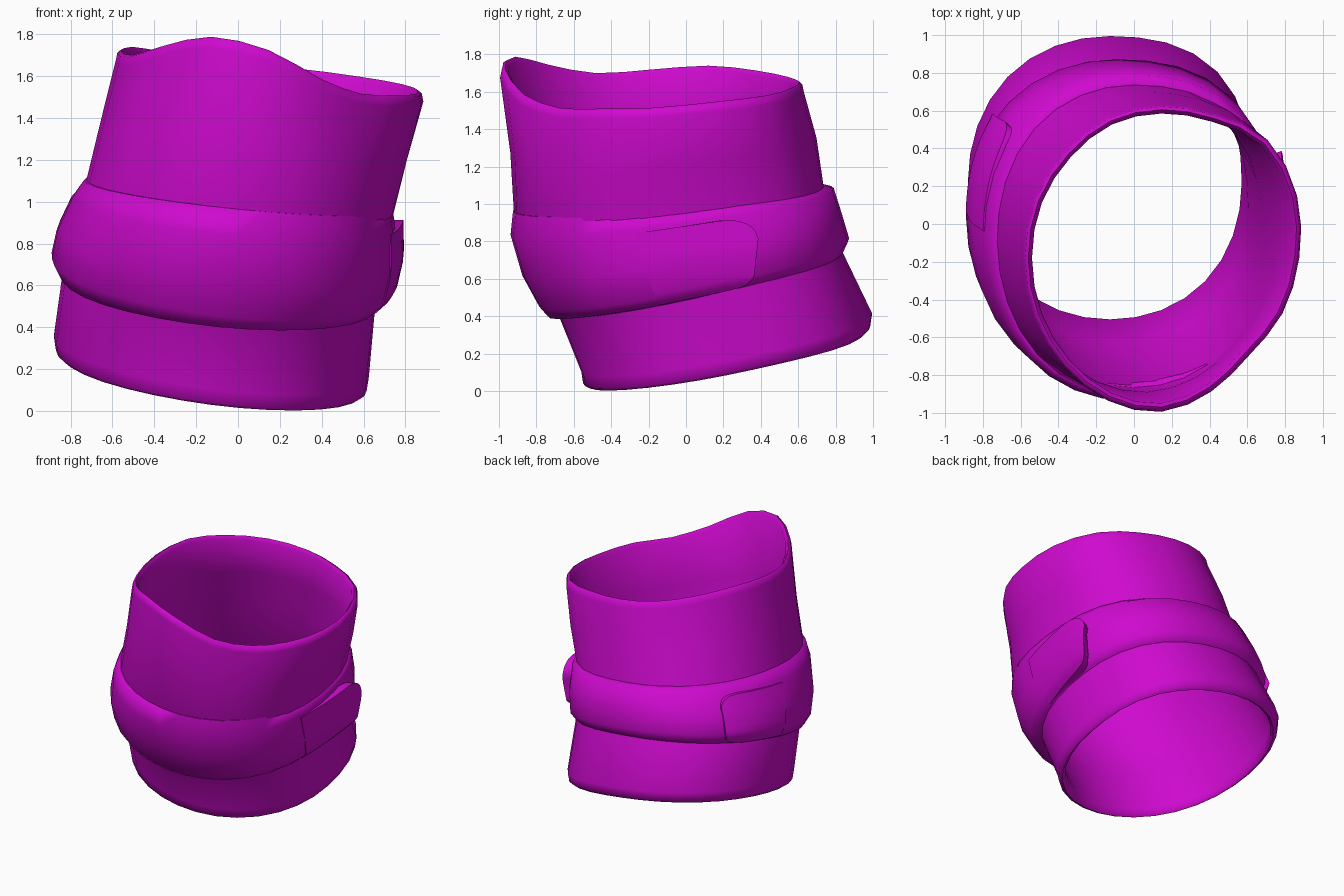
import bpy, bmesh, math
from mathutils import Vector

if "Cube" in bpy.data.objects:
    bpy.data.objects.remove(bpy.data.objects["Cube"])

N = 32  # segments around the sleeve

magenta = bpy.data.materials.new("magenta fabric")
magenta.diffuse_color = (0.62, 0.003, 0.62, 1)
magenta.use_nodes = True
magenta.node_tree.nodes["Principled BSDF"].inputs["Base Color"].default_value = magenta.diffuse_color


def oval(x0, x1, y0, y1, z, b, c, inset=0.0):
    """Tilted, slightly squared oval: returns a function from angle to point."""
    cx, cy = (x0 + x1) / 2, (y0 + y1) / 2
    rx, ry = (x1 - x0) / 2 - inset, (y1 - y0) / 2 - inset

    def f(a):
        first = math.cos(a) > 0 and math.sin(a) > 0
        k = 1 + (0.07 if first else 0.02) * math.sin(2 * a) ** 2
        return Vector((cx + k * rx * math.cos(a), cy + k * ry * math.sin(a),
                       z + b * rx * math.cos(a) + c * ry * math.sin(a)))
    return f


def cyclic(vals, a):
    """Smooth periodic interpolation of evenly spaced values."""
    n = len(vals)
    u = (a / (2 * math.pi) * n) % n
    i, f = int(u), u - int(u)
    p0, p1, p2, p3 = (vals[(i + k) % n] for k in (-1, 0, 1, 2))
    return p1 + 0.5 * f * (p2 - p0 + f * (2 * p0 - 5 * p1 + 4 * p2 - p3
                                          + f * (3 * (p1 - p2) + p3 - p0)))


# wavy top rim: radius factor and height every 22.5 degrees
RIM_R = [1.0, 1.065, 1.09, 1.02, 1, 1, .99, 1, 1, 1, 1, 1.01, 1.005, .945, .9, .95]
RIM_Z = [1.515, 1.545, 1.58, 1.62, 1.65, 1.68, 1.715, 1.74,
         1.72, 1.70, 1.745, 1.788, 1.725, 1.585, 1.515, 1.51]


def rim(inset, drop):
    def f(a):
        r = cyclic(RIM_R, a)
        return Vector((0.145 + (0.73 * r - inset) * math.cos(a),
                       -0.18 + (0.81 * r - inset) * math.sin(a),
                       cyclic(RIM_Z, a) - drop))
    return f


def blend(f, g, t, shift=0.0):
    return lambda a: f(a).lerp(g(a), t) + Vector((0, shift, 0))


def finish(name, bm, angle):
    bmesh.ops.recalc_face_normals(bm, faces=bm.faces)
    me = bpy.data.meshes.new(name)
    bm.to_mesh(me)
    bm.free()
    me.materials.append(magenta)
    ob = bpy.data.objects.new(name, me)
    bpy.context.collection.objects.link(ob)
    bpy.ops.object.select_all(action='DESELECT')
    ob.select_set(True)
    bpy.context.view_layer.objects.active = ob
    bpy.ops.object.shade_smooth_by_angle(angle=math.radians(angle))
    return ob


def loft(name, rings, angle):
    """Skin a closed loop of rings into a thick-walled tube."""
    bm = bmesh.new()
    rows = [[bm.verts.new(r(2 * math.pi * i / N)) for i in range(N)] for r in rings]
    for k, row in enumerate(rows):
        nxt = rows[(k + 1) % len(rows)]
        for i in range(N):
            j = (i + 1) % N
            bm.faces.new((row[i], row[j], nxt[j], nxt[i]))
    return finish(name, bm, angle)


# sleeve: outer wall up, rolled rim, inner wall down, rolled hem
def hem(z, inset):
    return oval(-0.88, 0.625, -0.56, 0.995, z, -0.13, 0.2, inset)


def lower(i):
    return oval(-0.84, 0.655, -0.68, 0.84, 0.57, -0.1, 0.22, i)


def upper(i):
    return oval(-0.735, 0.735, -0.915, 0.735, 0.985, -0.1, 0.14, i)


loft("sleeve", [
    hem(0.178, 0.035), hem(0.195, 0.01), hem(0.26, 0.0),
    lower(0), upper(0),
    blend(upper(0), rim(0, 0.04), 0.5, 0.015),
    rim(0, 0.05), rim(0.008, 0.01), rim(0.025, 0), rim(0.045, 0.025),
    blend(upper(0.05), rim(0.05, 0.04), 0.5, 0.015),
    upper(0.05), lower(0.05), hem(0.26, 0.055), hem(0.195, 0.055)], 60)

# strap band wrapped round the middle: ledge at the back, flush at the front
band = [
    oval(-0.85, 0.665, -0.74, 0.842, 0.575, -0.1, 0.22),
    oval(-0.89, 0.71, -0.785, 0.872, 0.635, -0.12, 0.22),
    oval(-0.86, 0.75, -0.875, 0.835, 0.78, -0.11, 0.19),
    oval(-0.785, 0.75, -0.938, 0.79, 0.96, -0.09, 0.145),
]


def band_top(i):
    return oval(-0.735, 0.74, -0.925, 0.737, 1.03, -0.1, 0.08, i)


loft("strap_band", [lower(0.02)] + band + [band_top(0), band_top(0.025)], 80)


def band_point(a, t):
    u = min(max(t, 0), 0.9999) * (len(band) - 1)
    i = int(u)
    return band[i](a).lerp(band[i + 1](a), u - i)


# strap ends: curved plates with a rounded tip, lifting off the band
def tab(name, a0, a1, lift0, lift1, thick, t0, t1, skew):
    bm = bmesh.new()
    nu, nv = 14, 8
    layers = []
    for d in (0, -thick):
        rows = []
        for i in range(nu + 1):
            u = math.sin(i / nu * math.pi / 2)      # denser near the tip
            s = max(0.0, (u - 0.72) / 0.28)
            half = (t1 - t0) / 2 * (0.55 + 0.45 * (1 - s ** 2.5) ** 0.4)
            row = []
            for j in range(nv + 1):
                v = 2 * j / nv - 1
                a = math.radians(a0 + (a1 - a0 + skew * v) * u)
                out = Vector((math.cos(a), math.sin(a), 0))
                row.append(bm.verts.new(
                    band_point(a, (t0 + t1) / 2 + half * v)
                    + out * (lift0 + (lift1 - lift0) * u ** 1.5 + d)))
            rows.append(row)
        layers.append(rows)
    for rows in layers:
        for i in range(nu):
            for j in range(nv):
                bm.faces.new((rows[i][j], rows[i + 1][j], rows[i + 1][j + 1], rows[i][j + 1]))
    top, low = layers
    edge = ([(i, 0) for i in range(nu)] + [(nu, j) for j in range(nv)]
            + [(i, nv) for i in range(nu, 0, -1)] + [(0, j) for j in range(nv, 0, -1)])
    for (i, j), (k, m) in zip(edge, edge[1:] + edge[:1]):
        bm.faces.new((top[i][j], top[k][m], low[k][m], low[i][j]))
    finish(name, bm, 40)


tab("right_strap_end", -14, 22, 0.003, 0.085, 0.06, 0.0, 0.97, 3.5)
tab("left_strap_end", 178, 141, 0.005, 0.028, 0.05, 0.03, 0.96, -1)
